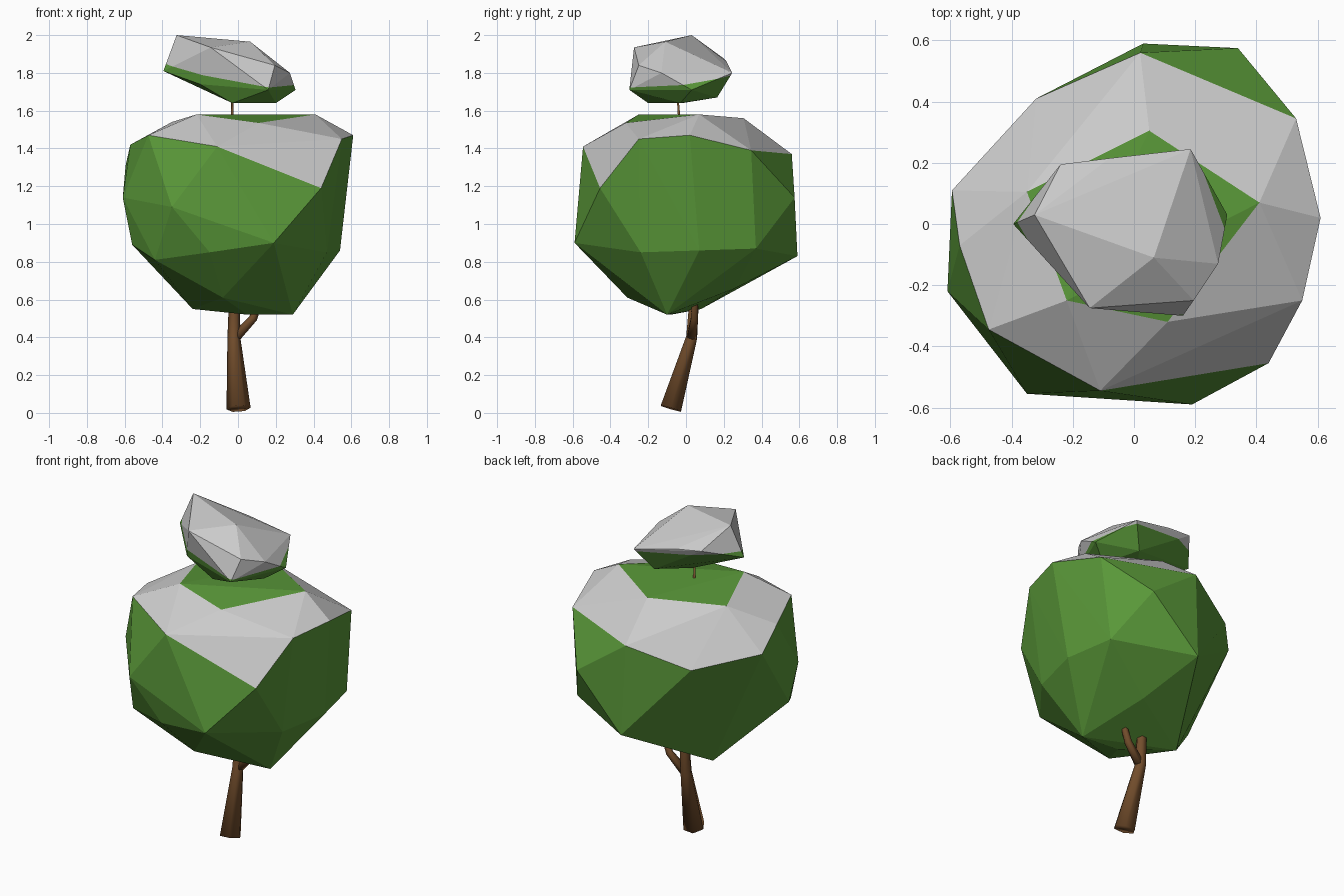
import bpy, bmesh, math
from mathutils import Vector

if "Cube" in bpy.data.objects:
    bpy.data.objects.remove(bpy.data.objects["Cube"])


def material(name, rgb):
    m = bpy.data.materials.new(name)
    m.diffuse_color = (*rgb, 1)
    m.use_nodes = True
    m.node_tree.nodes["Principled BSDF"].inputs["Base Color"].default_value = m.diffuse_color
    return m


GREEN = material("leaf_green", (0.10, 0.31, 0.04))
SNOW = material("snow_grey", (0.8, 0.8, 0.8))
BROWN = material("bark_brown", (0.17, 0.075, 0.025))


def hull(points):
    bm = bmesh.new()
    for p in points:
        bm.verts.new(p)
    res = bmesh.ops.convex_hull(bm, input=bm.verts[:])
    junk = {e for e in res["geom_interior"] + res["geom_unused"]
            if isinstance(e, bmesh.types.BMVert) and e.is_valid}
    bmesh.ops.delete(bm, geom=[v for v in junk if not v.link_faces], context='VERTS')
    bmesh.ops.recalc_face_normals(bm, faces=bm.faces[:])
    return bm


def finish(bm, name, mats, smooth=False):
    me = bpy.data.meshes.new(name)
    for f in bm.faces:
        f.smooth = smooth
    bm.to_mesh(me)
    bm.free()
    for m in mats:
        me.materials.append(m)
    ob = bpy.data.objects.new(name, me)
    bpy.context.collection.objects.link(ob)
    return ob


# Lower crown: bare top rim, ragged snow edge, leafy body
rim = [(-.22, -.25, 1.58), (.11, -.32, 1.535), (.41, .07, 1.58),
       (.05, .305, 1.56), (-.35, .105, 1.54)]
snow_edge = [(-.11, -.545, 1.41), (.44, -.455, 1.19), (.55, -.25, 1.45),
             (.61, .02, 1.47), (.53, .345, 1.39), (.02, .56, 1.37),
             (-.32, .41, 1.25), (-.595, .11, 1.31), (-.57, -.07, 1.42),
             (-.475, -.345, 1.47)]
body = [(-.61, -.22, 1.14), (-.35, -.555, 1.09), (.19, -.59, .90),
        (-.15, -.53, .85), (-.44, -.39, .81), (-.56, -.2, .89),
        (.47, -.24, .85), (.54, .07, .86), (.48, .37, .87),
        (.34, .575, 1.14), (.03, .59, .83), (-.08, -.31, .61),
        (.29, -.1, .52), (.05, -.08, .52), (-.24, .08, .55), (.15, .26, .66)]
bm = hull(rim + snow_edge + body)


def among(v, pts):
    return any((v.co - Vector(p)).length < 1e-4 for p in pts)


for f in bm.faces:
    capped = all(among(v, rim + snow_edge) for v in f.verts)
    bare = all(among(v, rim) for v in f.verts)
    f.material_index = 1 if capped and not bare else 0
finish(bm, "lower_crown", [GREEN, SNOW])

# Upper crown: leafy hull split along a tilted snow line
bm = hull([(-.325, .03, 2.0), (-.145, -.275, 1.935), (.065, -.11, 1.965),
           (.275, -.13, 1.80), (-.24, .195, 1.88), (-.08, .215, 1.86),
           (.185, .245, 1.80), (-.395, 0, 1.81), (.195, -.25, 1.84),
           (.16, -.3, 1.71), (.305, .03, 1.71), (-.2, -.21, 1.74),
           (-.03, -.2, 1.64), (.2, -.03, 1.64), (-.03, -.02, 1.64),
           (.1, .165, 1.67)])
co, no = Vector((0, 0, 1.785)), Vector((.16, -.12, 1)).normalized()
bmesh.ops.bisect_plane(bm, geom=bm.verts[:] + bm.edges[:] + bm.faces[:],
                       plane_co=co, plane_no=no)
for f in bm.faces:
    f.material_index = int((f.calc_center_median() - co).dot(no) > 0)
finish(bm, "upper_crown", [GREEN, SNOW])


def limb(name, path, sides=6):
    """Tapered tube through (x, y, z, radius) stations."""
    bm = bmesh.new()
    pts = [Vector(p[:3]) for p in path]
    rings = []
    for i, p in enumerate(path):
        d = (pts[min(i + 1, len(pts) - 1)] - pts[max(i - 1, 0)]).normalized()
        u = d.cross(Vector((0, 1, 0))).normalized()
        w = d.cross(u)
        ring = []
        for k in range(sides):
            a = math.tau * k / sides
            ring.append(bm.verts.new(pts[i] + p[3] * (math.cos(a) * u + math.sin(a) * w)))
        rings.append(ring)
    for a, b in zip(rings, rings[1:]):
        for k in range(sides):
            n = (k + 1) % sides
            bm.faces.new((a[k], a[n], b[n], b[k]))
    bm.faces.new(rings[0])
    bm.faces.new(rings[-1])
    bmesh.ops.recalc_face_normals(bm, faces=bm.faces[:])
    ob = finish(bm, name, [BROWN], smooth=True)
    return ob


# Leaning trunk that thins to a twig, and one side branch
limb("trunk", [(.003, -.08, .023, .064), (-.022, .03, .40, .034),
               (-.02, .04, .55, .03), (-.03, .0, 1.1, .018),
               (-.03, -.045, 1.68, .005)])
limb("side_branch", [(-.015, .03, .40, .028), (.08, .045, .50, .022),
                     (.17, .05, .75, .012)])
